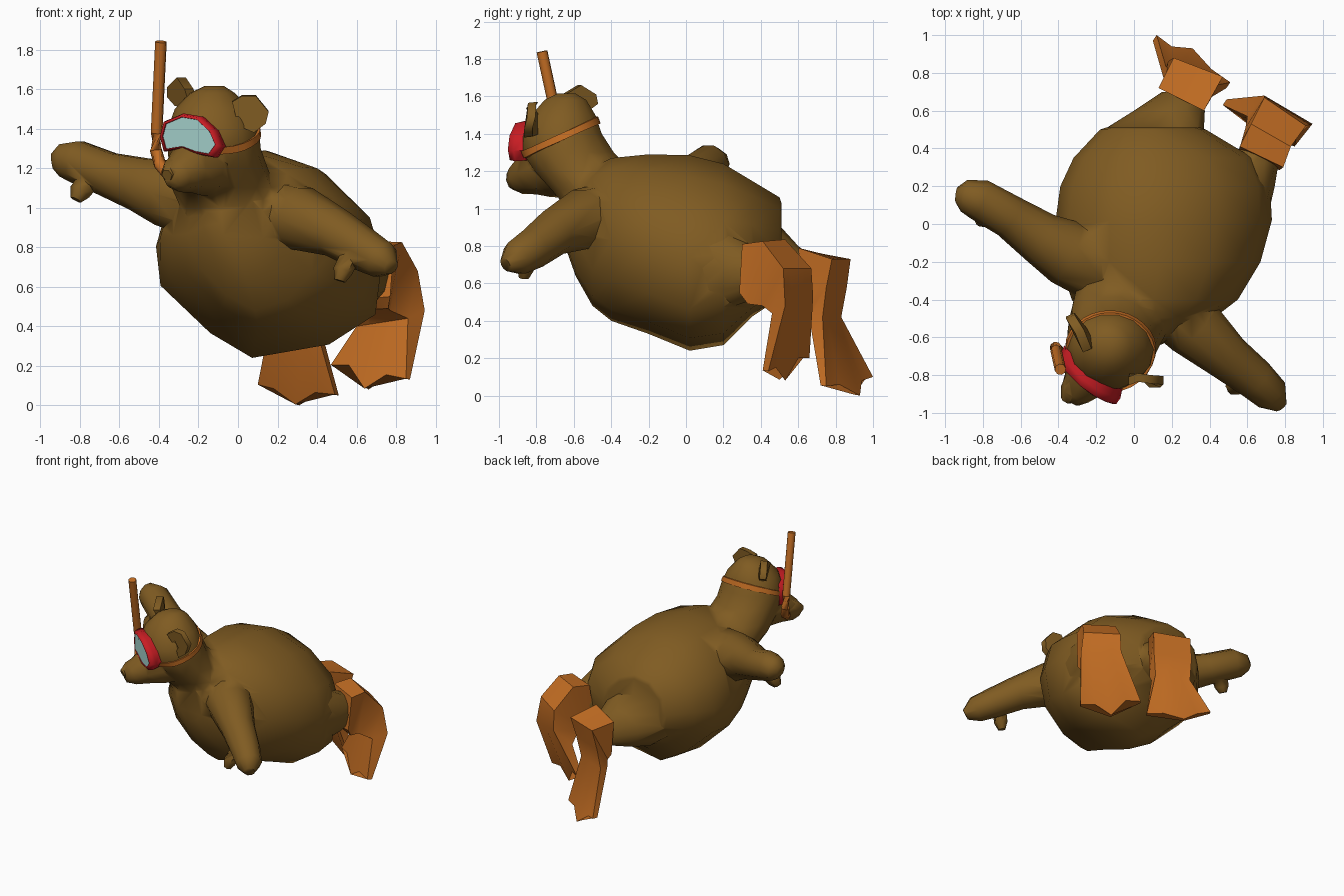
import bpy, bmesh, math
from mathutils import Vector


def material(name, rgb):
    m = bpy.data.materials.new(name)
    m.diffuse_color = (*rgb, 1)
    return m


FUR = material("brown fur", (0.215, 0.106, 0.016))
ORANGE = material("orange rubber", (0.55, 0.155, 0.017))
RED = material("red frame", (0.58, 0.012, 0.017))
GLASS = material("pale glass", (0.4, 0.68, 0.64))


def smooth(ob, angle):
    bpy.ops.object.select_all(action='DESELECT')
    ob.select_set(True)
    bpy.context.view_layer.objects.active = ob
    bpy.ops.object.shade_smooth_by_angle(angle=math.radians(angle))


def loft(name, rings, mat, angle=60, closed=False):
    """Skin a list of equal-length point rings; cap the ends unless closed."""
    bm = bmesh.new()
    loops = [[bm.verts.new(p) for p in r] for r in rings]
    n = len(loops[0])
    pairs = list(zip(loops, loops[1:])) + ([(loops[-1], loops[0])] if closed else [])
    for a, b in pairs:
        for i in range(n):
            j = (i + 1) % n
            bm.faces.new((a[i], a[j], b[j], b[i]))
    if not closed:
        bm.faces.new(loops[0][::-1])
        bm.faces.new(loops[-1])
    bmesh.ops.recalc_face_normals(bm, faces=bm.faces)
    me = bpy.data.meshes.new(name)
    bm.to_mesh(me)
    bm.free()
    me.materials.append(mat)
    ob = bpy.data.objects.new(name, me)
    bpy.context.collection.objects.link(ob)
    smooth(ob, angle)
    return ob


def circle(n):
    return [(math.cos(2 * math.pi * i / n), math.sin(2 * math.pi * i / n)) for i in range(n)]


def tube(name, path, mat, sides=8):
    """Round limb through (x, y, z, radius) points."""
    pts = [Vector(p[:3]) for p in path]
    rings = []
    for i, p in enumerate(pts):
        q = (pts[min(i + 1, len(pts) - 1)] - pts[max(i - 1, 0)]).to_track_quat('Z', 'Y')
        rings.append([p + q @ Vector((c * path[i][3], s * path[i][3], 0)) for c, s in circle(sides)])
    return loft(name, rings, mat)


def section(y, x0, x1, z0, z1, shape):
    """Upright cross-section fitted to a box at depth y."""
    return [((x0 + x1) / 2 + (x1 - x0) / 2 * u, y, (z0 + z1) / 2 + (z1 - z0) / 2 * v) for u, v in shape]


# Torso: (y, x min, x max, z min, z max), tapered at the chest, angular toward the rump
chest = [(1, 0), (0.87, 0.5), (0.5, 0.87), (0, 1), (-0.5, 0.87), (-0.87, 0.5),
         (-0.97, 0.05), (-0.78, -0.42), (-0.38, -0.8), (0.03, -1), (0.5, -0.86), (0.87, -0.48)]
rump = [(1, -0.05), (0.89, 0.36), (0.5, 0.78), (0, 1), (-0.5, 0.92), (-0.88, 0.55),
        (-1, 0.08), (-0.96, -0.3), (-0.52, -0.76), (-0.15, -1), (0.53, -0.87), (0.94, -0.58)]
torso = [(-0.64, -0.1, 0.14, 0.78, 1.05), (-0.59, -0.18, 0.25, 0.64, 1.15),
         (-0.5, -0.27, 0.42, 0.48, 1.22),
         (-0.4, -0.34, 0.55, 0.4, 1.27), (-0.2, -0.4, 0.67, 0.33, 1.29),
         (0.02, -0.415, 0.73, 0.24, 1.285), (0.2, -0.39, 0.72, 0.27, 1.24),
         (0.35, -0.32, 0.63, 0.42, 1.15), (0.5, -0.18, 0.38, 0.52, 1.06), (0.51, -0.15, 0.35, 0.55, 1.03)]
rings = []
for y, *box in torso:
    t = min(max((y + 0.5) / 0.45, 0), 1)
    rings.append(section(y, *box, [(c + (u - c) * t, s + (v - s) * t)
                                   for (c, s), (u, v) in zip(chest, rump)]))
body = loft("body", rings, FUR)
limbs = []

# Legs
legs = {"left_leg": [(0.3, -0.22, 0.36, 0.51, 0.98), (0.5, -0.16, 0.37, 0.5, 0.91),
                     (0.6, 0.0, 0.375, 0.51, 0.8), (0.7, 0.15, 0.34, 0.54, 0.72)],
        "right_leg": [(0.0, 0.3, 0.7, 0.42, 0.95), (0.2, 0.4, 0.745, 0.46, 0.9),
                      (0.32, 0.47, 0.765, 0.5, 0.82), (0.44, 0.6, 0.76, 0.55, 0.76)]}
for name, parts in legs.items():
    limbs.append(loft(name, [section(*p, circle(12)) for p in parts], FUR))

# Neck and head: sections (z, centre x, centre y, radius x, radius y)
head = [(0.9, 0.0, -0.36, 0.27, 0.23), (1.0, -0.02, -0.4, 0.27, 0.24), (1.1, -0.07, -0.47, 0.265, 0.255),
        (1.2, -0.1, -0.55, 0.25, 0.265), (1.3, -0.12, -0.63, 0.235, 0.25),
        (1.4, -0.125, -0.66, 0.23, 0.215), (1.5, -0.13, -0.655, 0.19, 0.175),
        (1.58, -0.13, -0.645, 0.115, 0.115), (1.615, -0.12, -0.64, 0.05, 0.05)]
limbs.append(loft("head", [[(x + rx * c, y + ry * s, z) for c, s in circle(14)]
                           for z, x, y, rx, ry in head], FUR))


def head_point(c, s, z, grow):
    for a, b in zip(head, head[1:]):
        if a[0] <= z <= b[0]:
            t = (z - a[0]) / (b[0] - a[0])
            x, y, rx, ry = [u + (v - u) * t for u, v in zip(a[1:], b[1:])]
            return Vector((x + rx * grow * c, y + ry * grow * s, z))


# Snout with nose
limbs.append(tube("snout", [(-0.13, -0.64, 1.23, 0.175), (-0.2, -0.75, 1.22, 0.16),
                            (-0.26, -0.83, 1.19, 0.12), (-0.31, -0.895, 1.16, 0.085),
                            (-0.335, -0.935, 1.15, 0.05)], FUR))
limbs.append(tube("nose", [(-0.28, -0.8, 1.215, 0.075), (-0.335, -0.89, 1.185, 0.06),
                           (-0.36, -0.935, 1.165, 0.03)], FUR, 6))

# Arms and thumbs
limbs.append(tube("left_arm", [(0.0, -0.28, 0.95, 0.15), (-0.2, -0.22, 1.03, 0.19),
                               (-0.36, -0.15, 1.075, 0.175), (-0.5, -0.07, 1.12, 0.14),
                               (-0.66, 0.04, 1.17, 0.115), (-0.82, 0.13, 1.235, 0.11),
                               (-0.9, 0.15, 1.24, 0.085), (-0.94, 0.155, 1.235, 0.04)], FUR, 10))
limbs.append(tube("left_thumb", [(-0.74, 0.06, 1.16, 0.06), (-0.8, 0.03, 1.08, 0.055),
                                 (-0.82, 0.02, 1.04, 0.03)], FUR, 6))
limbs.append(tube("right_arm", [(0.05, -0.28, 0.93, 0.15), (0.18, -0.4, 0.96, 0.19),
                                (0.32, -0.55, 0.945, 0.165), (0.5, -0.71, 0.87, 0.125),
                                (0.64, -0.82, 0.785, 0.11), (0.73, -0.905, 0.735, 0.095),
                                (0.775, -0.965, 0.7, 0.04)], FUR, 10))
limbs.append(tube("right_thumb", [(0.57, -0.83, 0.76, 0.05), (0.53, -0.86, 0.68, 0.05),
                                  (0.515, -0.865, 0.63, 0.03)], FUR, 6))

# Merge limbs and head into one skin
for limb in limbs:
    mod = body.modifiers.new("union", 'BOOLEAN')
    mod.operation = 'UNION'
    mod.solver = 'EXACT'
    mod.object = limb
    bpy.context.view_layer.objects.active = body
    bpy.ops.object.modifier_apply(modifier=mod.name)
    bpy.data.objects.remove(limb)
smooth(body, 70)

# Ears: thin plates given by an outline and a thickness vector
ear_right = [(-0.03, -0.81, 1.54), (0.02, -0.79, 1.57), (0.09, -0.8, 1.57), (0.155, -0.805, 1.49),
             (0.14, -0.82, 1.43), (0.08, -0.82, 1.385), (0.0, -0.74, 1.42)]
ear_left = [(-0.27, -0.68, 1.6), (-0.31, -0.58, 1.66), (-0.36, -0.5, 1.61), (-0.36, -0.49, 1.56),
            (-0.32, -0.55, 1.515), (-0.24, -0.64, 1.5)]
for name, outline, thick in (("right_ear", ear_right, (0, -0.045, -0.005)),
                             ("left_ear", ear_left, (0.045, 0.02, 0))):
    loft(name, [outline, [Vector(p) + Vector(thick) for p in outline]], FUR)


# Fins: ankle opening, heel bend, blade root, notched tip
def fin(name, sections, tips, thick):
    """Each section is outer left, outer right, inner right, inner left."""
    rings = []
    for a, b, c, d in sections:
        a, b, c, d = map(Vector, (a, b, c, d))
        rings.append([a, a.lerp(b, 0.25), a.lerp(b, 0.5), a.lerp(b, 0.75), b,
                      c, c.lerp(d, 0.25), c.lerp(d, 0.5), c.lerp(d, 0.75), d])
    tips = [Vector(t) for t in tips]
    rings.append(tips + [t + Vector(thick) for t in reversed(tips)])
    loft(name, rings, ORANGE, angle=35)


fin("left_fin",
    [((0.13, 0.72, 0.76), (0.37, 0.6, 0.79), (0.36, 0.63, 0.5), (0.15, 0.72, 0.5)),
     ((0.21, 0.88, 0.73), (0.47, 0.78, 0.73), (0.4, 0.65, 0.46), (0.17, 0.74, 0.46)),
     ((0.18, 0.86, 0.58), (0.44, 0.75, 0.58), (0.4, 0.65, 0.44), (0.165, 0.75, 0.44)),
     ((0.17, 0.83, 0.42), (0.41, 0.73, 0.42), (0.39, 0.66, 0.41), (0.16, 0.76, 0.41))],
    [(0.12, 1.0, 0.1), (0.2, 0.94, 0.08), (0.31, 0.93, 0.0), (0.41, 0.82, 0.06), (0.51, 0.75, 0.05)],
    (-0.02, -0.03, 0.005))
fin("right_fin",
    [((0.56, 0.41, 0.82), (0.79, 0.3, 0.81), (0.77, 0.285, 0.55), (0.55, 0.37, 0.53)),
     ((0.62, 0.53, 0.835), (0.83, 0.41, 0.825), (0.76, 0.33, 0.49), (0.57, 0.44, 0.48)),
     ((0.69, 0.67, 0.68), (0.91, 0.52, 0.68), (0.77, 0.41, 0.48), (0.59, 0.51, 0.48)),
     ((0.69, 0.68, 0.53), (0.945, 0.53, 0.48), (0.86, 0.46, 0.44), (0.6, 0.57, 0.4))],
    [(0.49, 0.66, 0.2), (0.58, 0.6, 0.2), (0.66, 0.53, 0.08), (0.77, 0.48, 0.15), (0.87, 0.44, 0.13)],
    (-0.02, -0.03, 0.005))

# Diving mask: curved frame around a pane
outline = [(-0.395, 1.36), (-0.375, 1.435), (-0.28, 1.475), (-0.19, 1.46), (-0.115, 1.39), (-0.08, 1.31),
           (-0.12, 1.255), (-0.2, 1.27), (-0.28, 1.3), (-0.375, 1.285)]


def mask_ring(scale, depth):
    ring = []
    for x, z in outline:
        x, z = -0.265 + (x + 0.265) * scale, 1.367 + (z - 1.367) * scale
        y = -0.82 - 0.72 * (x + 0.24) - 0.045 * (1 - ((x + 0.24) / 0.16) ** 2)
        ring.append(Vector((x - 0.3 * depth, y - 0.9 * depth, z)))
    return ring


loft("mask_frame", [mask_ring(0.98, -0.08), mask_ring(1.02, -0.015), mask_ring(0.96, 0.02),
                    mask_ring(0.85, 0.025), mask_ring(0.82, 0.01), mask_ring(0.83, -0.07)], RED, closed=True)
loft("mask_glass", [mask_ring(0.84, 0.012), mask_ring(0.84, 0.018)], GLASS)

# Strap: tilted band wrapped around the head
strap = []
for c, s in circle(28):
    z = 1.4
    for _ in range(10):
        z = 1.3 + 0.45 * (head_point(c, s, z, 1.03).y + 0.85)
    strap.append([head_point(c, s, z + dz, g)
                  for g, dz in ((0.98, -0.018), (1.04, -0.018), (1.04, 0.018), (0.98, 0.018))])
loft("mask_strap", strap, ORANGE, closed=True)

# Snorkel tube curving to the mouth
tube("snorkel", [(-0.39, -0.77, 1.84, 0.03), (-0.412, -0.67, 1.38, 0.03), (-0.415, -0.655, 1.29, 0.032),
                 (-0.395, -0.68, 1.22, 0.032), (-0.36, -0.75, 1.175, 0.03), (-0.31, -0.82, 1.16, 0.025)],
     ORANGE)
